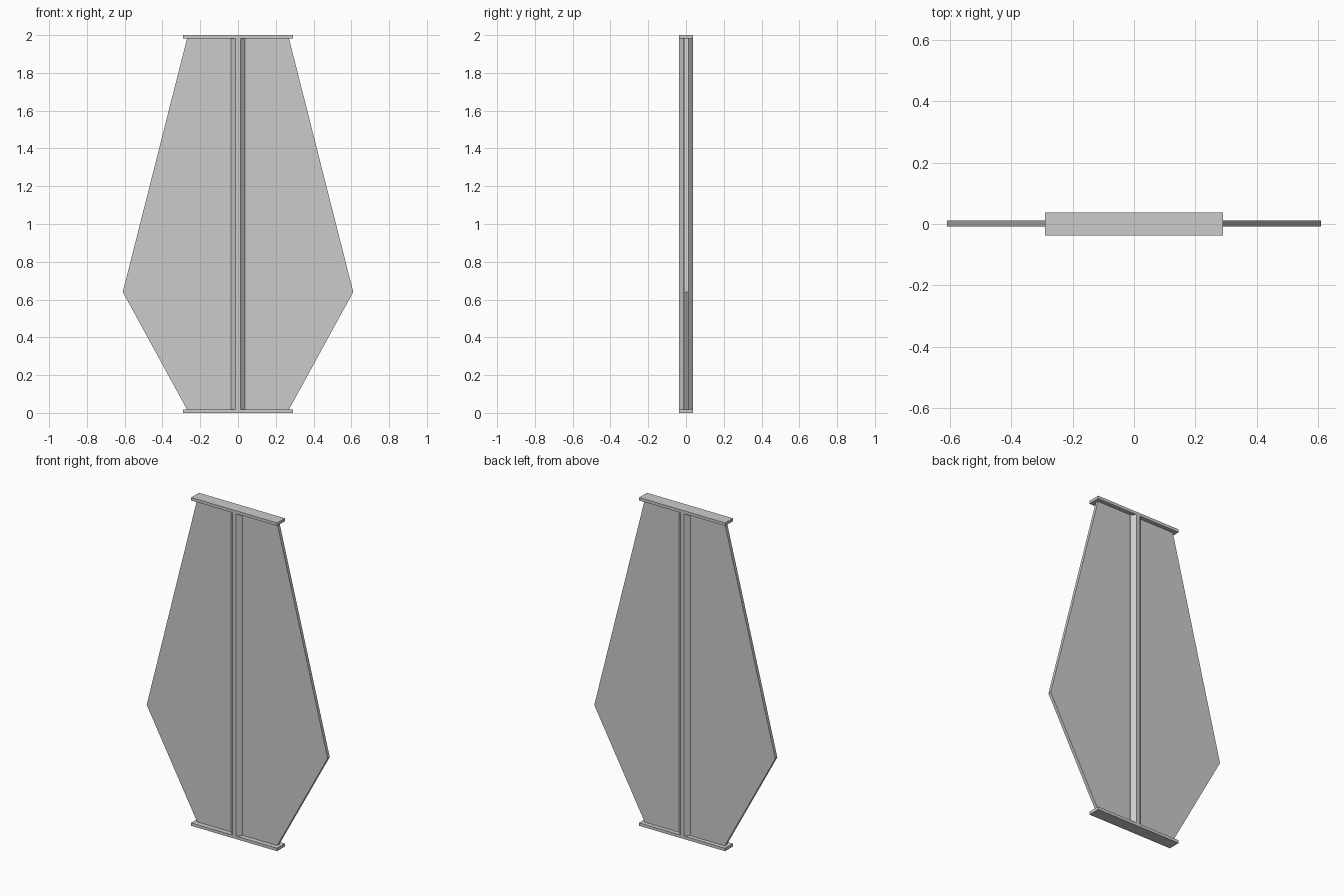
import bpy, bmesh

if "Cube" in bpy.data.objects:
    bpy.data.objects.remove(bpy.data.objects["Cube"])


def prism(name, points, direction):
    """Extrude a flat outline into a solid along the given vector."""
    bm = bmesh.new()
    face = bm.faces.new([bm.verts.new(p) for p in points])
    out = bmesh.ops.extrude_face_region(bm, geom=[face])
    verts = [v for v in out["geom"] if isinstance(v, bmesh.types.BMVert)]
    bmesh.ops.translate(bm, verts=verts, vec=direction)
    bmesh.ops.recalc_face_normals(bm, faces=bm.faces)
    mesh = bpy.data.meshes.new(name)
    bm.to_mesh(mesh)
    bm.free()
    obj = bpy.data.objects.new(name, mesh)
    bpy.context.collection.objects.link(obj)
    return obj


CAP = 0.018   # end cap thickness
R = 0.0375    # half depth of caps and spine
F = 0.0125    # half width of the spine's flat sides

# Wide six-sided panel
right = [(0.27, CAP), (0.61, 0.64), (0.27, 2 - CAP)]
outline = right + [(-x, z) for x, z in reversed(right)]
prism("panel", [(x, -0.008, z) for x, z in outline], (0, 0.02, 0))

# Central eight-sided spine
section = [(F, -R), (R, -F), (R, F), (F, R), (-F, R), (-R, F), (-R, -F), (-F, -R)]
prism("spine", [(x, y, CAP) for x, y in section], (0, 0, 2 - 2 * CAP))

# Flat bars closing the top and bottom
corners = [(-0.29, -R), (0.29, -R), (0.29, R), (-0.29, R)]
for name, z in (("bottom_cap", 0), ("top_cap", 2 - CAP)):
    prism(name, [(x, y, z) for x, y in corners], (0, 0, CAP))
